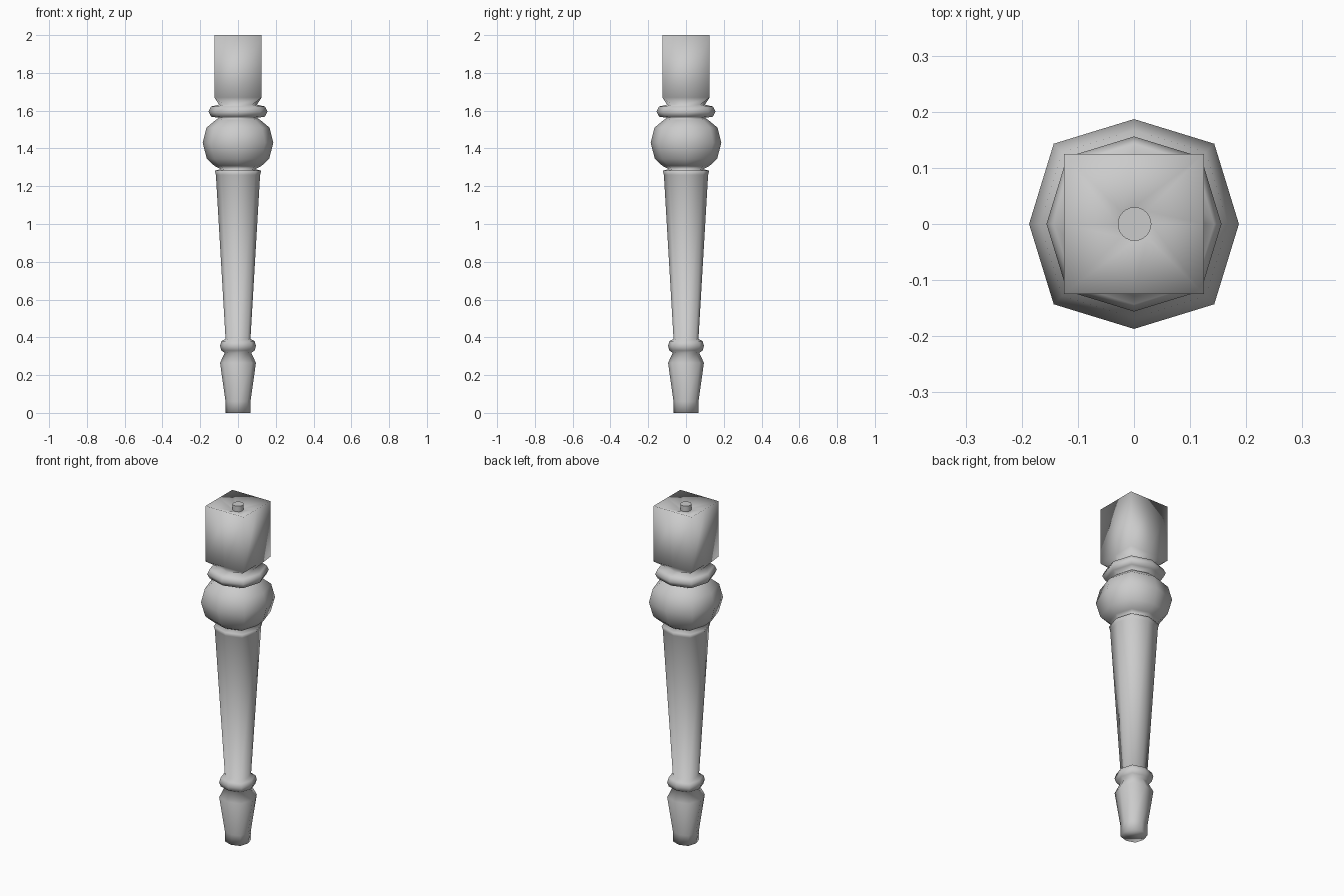
import bpy, bmesh, math

if "Cube" in bpy.data.objects:
    bpy.data.objects.remove(bpy.data.objects["Cube"])

# Half-profile: (radius on the axes, height, corner coordinate / radius)
R = 0.765   # turned sections: eight-sided
S = 1.0     # square block
profile = [
    # tapered foot
    (0.066, 0.0, R), (0.066, 0.06, R), (0.095, 0.265, R), (0.07, 0.318, R),
    # lower collar
    (0.088, 0.33, R), (0.095, 0.355, R), (0.088, 0.38, R), (0.066, 0.392, R),
    # tapered shaft
    (0.117, 1.26, R), (0.123, 1.282, R), (0.092, 1.29, R),
    # bulb
    (0.125, 1.308, R), (0.165, 1.345, R), (0.187, 1.43, R),
    (0.167, 1.51, R), (0.115, 1.553, R), (0.1, 1.562, R),
    # upper collar
    (0.143, 1.568, R), (0.156, 1.595, R), (0.143, 1.622, R), (0.1, 1.632, R),
    # square block with dished top
    (0.125, 1.67, S), (0.125, 2.0, S), (0.03, 1.965, R),
]


def ring(bm, r, z, k):
    c = r * k
    pts = [(r, 0), (c, c), (0, r), (-c, c), (-r, 0), (-c, -c), (0, -r), (c, -c)]
    return [bm.verts.new((x, y, z)) for x, y in pts]


def finish(bm, name):
    bmesh.ops.recalc_face_normals(bm, faces=bm.faces)
    for f in bm.faces:
        f.smooth = True
    me = bpy.data.meshes.new(name)
    bm.to_mesh(me)
    bm.free()
    ob = bpy.data.objects.new(name, me)
    bpy.context.collection.objects.link(ob)
    return ob


# Turned leg
bm = bmesh.new()
rings = [ring(bm, *p) for p in profile]
for a, b in zip(rings, rings[1:]):
    for i in range(8):
        j = (i + 1) % 8
        bm.faces.new((a[i], a[j], b[j], b[i]))
bm.faces.new(rings[0][::-1])
bm.faces.new(rings[-1])
finish(bm, "turned_leg")

# Mounting bolt set in the dished top
bpy.ops.mesh.primitive_cylinder_add(vertices=24, radius=0.03, depth=0.06,
                                    location=(0.001, 0, 1.968))
bolt = bpy.context.object
bolt.name = "mounting_bolt"
bpy.ops.object.shade_smooth_by_angle(angle=math.radians(40))
